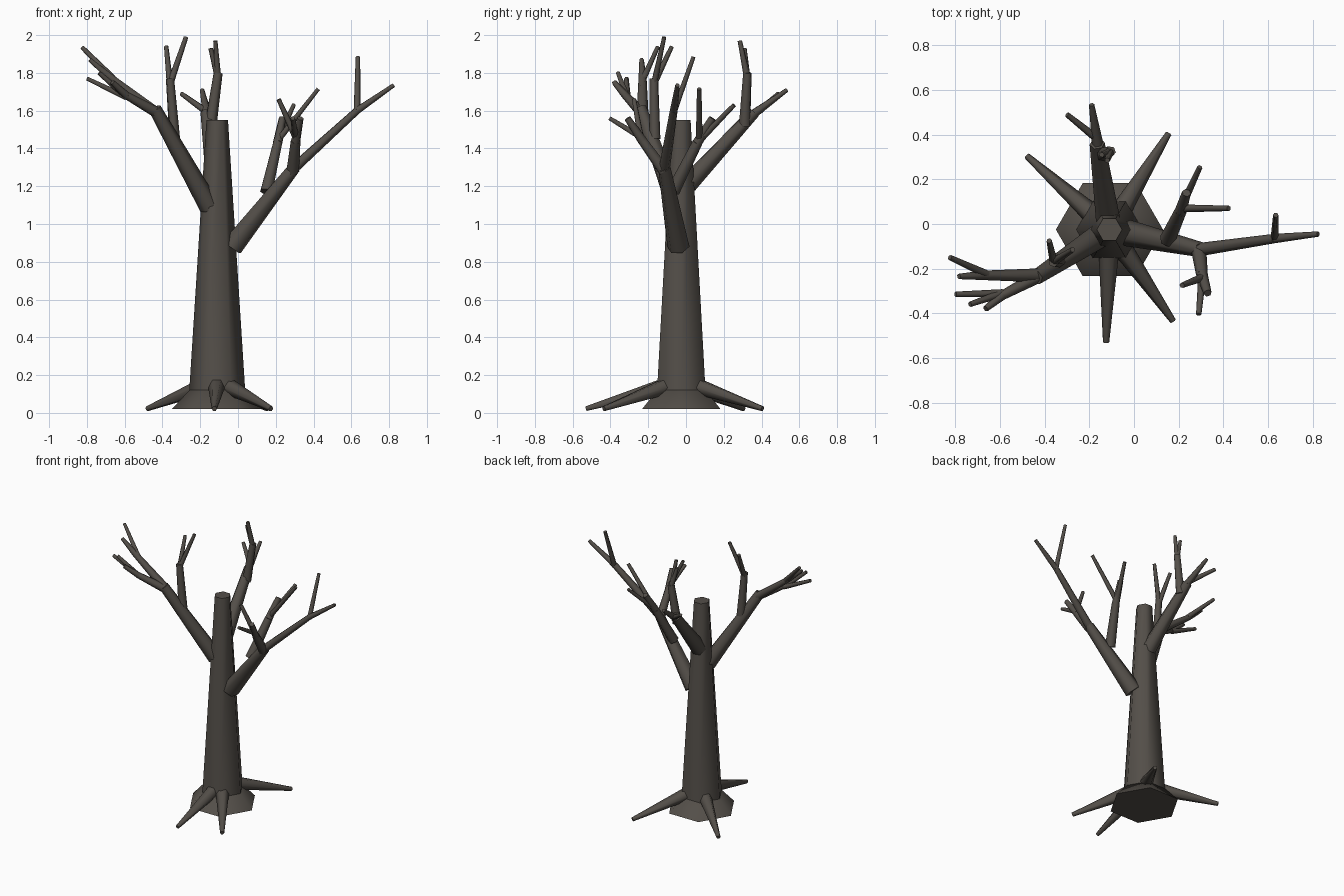
import bpy
import bmesh
from math import cos, sin, pi, radians
from mathutils import Vector

SIDES = 6
THIN = .012          # radius at the cut end of a twig

cube = bpy.data.objects.get("Cube")
if cube:
    bpy.data.objects.remove(cube, do_unlink=True)

bark = bpy.data.materials.new("dark_bark")
bark.use_nodes = True
colour = (.087, .077, .066, 1)
bark.diffuse_color = colour
shader = next(n for n in bark.node_tree.nodes if n.type == "BSDF_PRINCIPLED")
shader.inputs["Base Color"].default_value = colour
shader.inputs["Roughness"].default_value = .9


def add_cone(bm, start, end, start_radius, end_radius):
    """Closed tapered six-sided cone between two points."""
    start, end = Vector(start), Vector(end)
    turn = (end - start).to_track_quat("Z", "Y")
    rings = []
    for centre, radius in ((start, start_radius), (end, end_radius)):
        ring = []
        for i in range(SIDES):
            angle = 2 * pi * i / SIDES
            offset = Vector((radius * cos(angle), radius * sin(angle), 0))
            ring.append(bm.verts.new(centre + turn @ offset))
        rings.append(ring)
    low, high = rings
    for i in range(SIDES):
        j = (i + 1) % SIDES
        bm.faces.new((low[i], low[j], high[j], high[i]))
    bm.faces.new(low[::-1])
    bm.faces.new(high)


def limb(name, points, radii):
    """A chain of tapered cones, one object per limb."""
    bm = bmesh.new()
    for k in range(len(points) - 1):
        add_cone(bm, points[k], points[k + 1], radii[k], radii[k + 1])
    mesh = bpy.data.meshes.new(name)
    bm.to_mesh(mesh)
    bm.free()
    mesh.materials.append(bark)
    obj = bpy.data.objects.new(name, mesh)
    bpy.context.collection.objects.link(obj)
    bpy.ops.object.select_all(action="DESELECT")
    obj.select_set(True)
    bpy.context.view_layer.objects.active = obj
    bpy.ops.object.shade_smooth_by_angle(angle=radians(65))
    return obj


def twigs(name, start, tips, radius=.018):
    """Thin straight twigs fanning out from one point."""
    for number, tip in enumerate(tips, start=1):
        limb(f"{name}_{number}", (start, tip), (radius, THIN))


# Trunk and flared foot
axis = Vector((-.11, -.025, 0))
up = Vector((0, 0, 1))
limb("trunk", (axis + up * .12, axis + up * 1.55), (.148, .057))
limb("trunk_foot", (axis + up * .02, axis + up * .12), (.24, .148))

# Roots spreading from the foot
root_tips = {
    "root_back_right": (-.48, .305),
    "root_back_left": (.155, .405),
    "root_front": (-.125, -.53),
    "root_front_left": (.175, -.435),
}
for name, (x, y) in root_tips.items():
    tip = Vector((x, y, .022))
    outward = tip - axis
    outward.z = 0
    start = axis + outward.normalized() * .1 + up * .14
    limb(name, (start, tip), (.046, .014))

# Left branch, with its long end and upright twig
limb("left_branch", ((-.03, -.04, .88), (.3, -.115, 1.3)), (.06, .034))
limb("left_branch_end",
     ((.29, -.115, 1.29), (.63, -.065, 1.6), (.825, -.045, 1.735)),
     (.03, .021, THIN))
twigs("left_upright_twig", (.63, -.065, 1.59), [(.635, .04, 1.885)])

# Inner fork of the left branch
limb("left_inner_fork",
     ((.15, -.07, 1.17), (.21, .06, 1.43), (.235, .14, 1.56)),
     (.036, .027, .02))
twigs("left_inner_twig", (.21, .07, 1.44),
      [(.425, .07, 1.715), (.295, .255, 1.63)])

# Front fork of the left branch
limb("left_front_fork",
     ((.29, -.115, 1.28), (.305, -.23, 1.44), (.33, -.31, 1.56)),
     (.034, .026, .018))
twigs("left_front_twig", (.305, -.24, 1.46),
      [(.215, -.275, 1.66), (.29, -.405, 1.56)])

# Right branch and its two outer forks
limb("right_branch", ((-.15, -.05, 1.09), (-.44, -.24, 1.61)), (.055, .034))
limb("right_upper_fork",
     ((-.43, -.23, 1.59), (-.68, -.23, 1.78), (-.785, -.235, 1.87)),
     (.031, .021, THIN))
twigs("right_upper_twig", (-.66, -.225, 1.77), [(-.825, -.15, 1.935)])
limb("right_lower_fork",
     ((-.43, -.235, 1.59), (-.59, -.32, 1.68), (-.665, -.38, 1.75)),
     (.03, .021, .014))
twigs("right_lower_twig", (-.59, -.31, 1.67),
      [(-.8, -.315, 1.77), (-.735, -.36, 1.8)])

# Upright fork on the right branch
limb("right_upright_fork", ((-.335, -.165, 1.45), (-.36, -.17, 1.77)),
     (.03, .023))
twigs("right_upright_twig", (-.36, -.17, 1.74),
      [(-.275, -.115, 1.99), (-.38, -.075, 1.94)])

# Back branch with its end twigs
limb("back_branch", ((-.115, .01, 1.21), (-.165, .36, 1.59)), (.055, .034))
limb("back_branch_end", ((-.16, .34, 1.57), (-.19, .535, 1.71)), (.027, THIN))
twigs("back_side_twig", (-.175, .39, 1.6), [(-.3, .49, 1.69)])

# Upright fork on the back branch
limb("back_upright_fork", ((-.145, .31, 1.52), (-.105, .325, 1.8)),
     (.032, .024))
twigs("back_upright_twig", (-.105, .325, 1.77),
      [(-.12, .285, 1.97), (-.145, .31, 1.93)])
